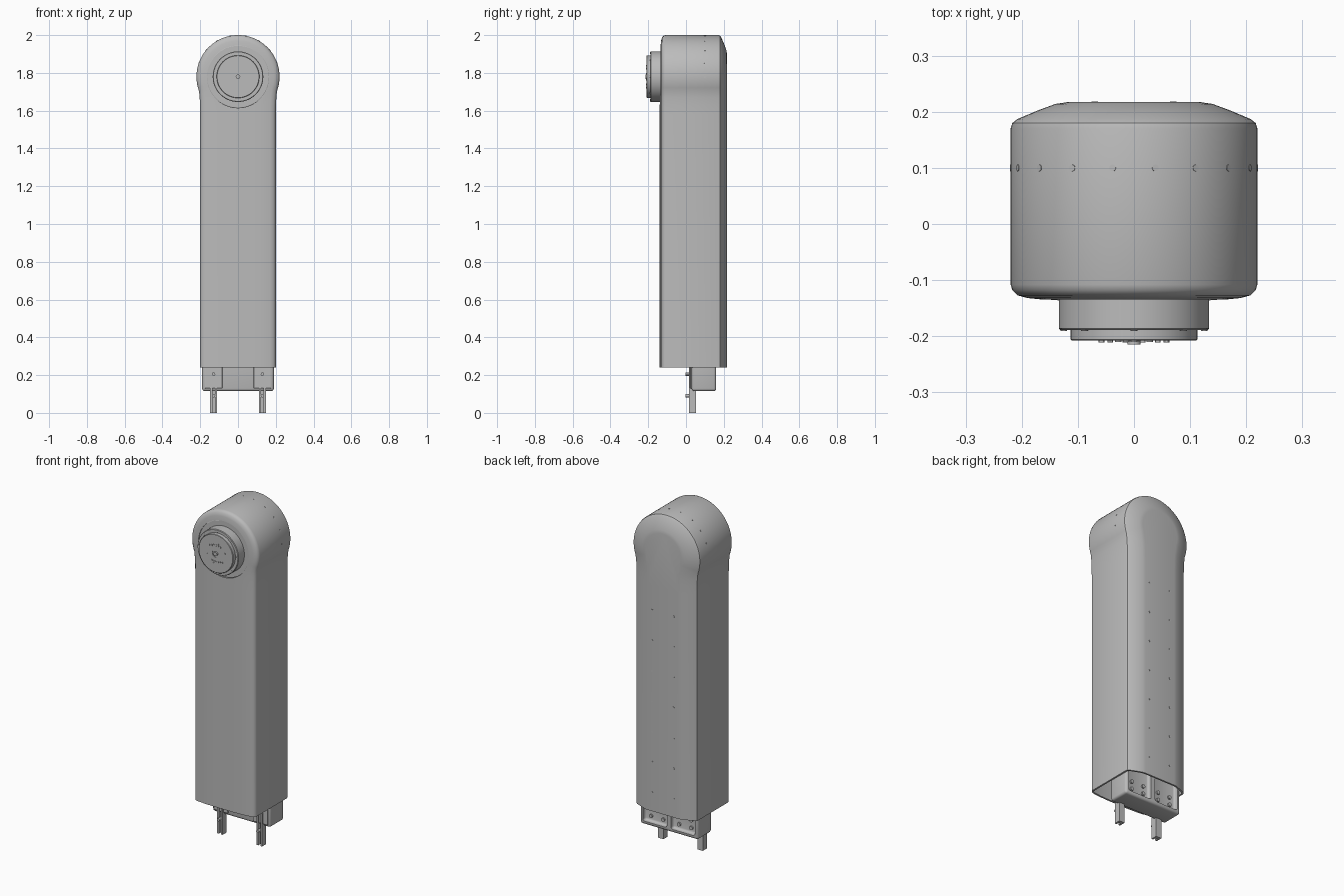
import bpy, bmesh, math
from mathutils import Matrix, Vector

cube = bpy.data.objects.get("Cube")
if cube:
    bpy.data.objects.remove(cube, do_unlink=True)

grey = bpy.data.materials.new("plain grey")
grey.use_nodes = True
grey.diffuse_color = (0.5, 0.5, 0.5, 1)
grey.node_tree.nodes["Principled BSDF"].inputs["Base Color"].default_value = grey.diffuse_color

HEAD_Z = 1.78
BODY_BOTTOM = 0.24


def finish(bm, name, normals=True):
    if normals:
        bmesh.ops.recalc_face_normals(bm, faces=bm.faces)
    mesh = bpy.data.meshes.new(name)
    bm.to_mesh(mesh)
    bm.free()
    mesh.materials.append(grey)
    obj = bpy.data.objects.new(name, mesh)
    bpy.context.collection.objects.link(obj)
    return obj


def activate(obj):
    bpy.ops.object.select_all(action='DESELECT')
    obj.select_set(True)
    bpy.context.view_layer.objects.active = obj


def smooth(obj, angle=30):
    activate(obj)
    bpy.ops.object.shade_smooth_by_angle(angle=math.radians(angle))


def modify(obj, kind, **settings):
    mod = obj.modifiers.new(kind, kind)
    for key, value in settings.items():
        setattr(mod, key, value)
    activate(obj)
    bpy.ops.object.modifier_apply(modifier=mod.name)


def cut(obj, cutter):
    cutter.hide_render = True
    modify(obj, 'BOOLEAN', object=cutter, operation='DIFFERENCE', solver='EXACT')
    bpy.data.objects.remove(cutter, do_unlink=True)


def add_rod(bm, base, direction, length, radius, sides=12):
    turn = Vector(direction).to_track_quat('Z', 'Y').to_matrix().to_4x4()
    place = Matrix.Translation(base) @ turn @ Matrix.Translation((0, 0, length / 2))
    bmesh.ops.create_cone(bm, cap_ends=True, segments=sides, radius1=radius,
                          radius2=radius, depth=length, matrix=place)


def box(name, low, high, bevel=0):
    bm = bmesh.new()
    low, high = Vector(low), Vector(high)
    bmesh.ops.create_cube(bm, size=1, matrix=Matrix.Translation((low + high) / 2)
                          @ Matrix.Diagonal((*(high - low), 1)))
    if bevel:
        bmesh.ops.bevel(bm, geom=bm.edges[:], offset=bevel, segments=3,
                        profile=0.5, affect='EDGES')
    return finish(bm, name)


def drum(name, profile, sides=64):
    """Turned part about the head axis; profile holds (radius, y)."""
    bm = bmesh.new()
    rings = []
    for r, y in profile:
        rings.append([bm.verts.new((r * math.cos(a), y, HEAD_Z + r * math.sin(a)))
                      for a in (2 * math.pi * i / sides for i in range(sides))])
    for a, b in zip(rings, rings[1:]):
        for i in range(sides):
            j = (i + 1) % sides
            bm.faces.new((a[i], a[j], b[j], b[i]))
    bm.faces.new(rings[0])
    bm.faces.new(rings[-1])
    obj = finish(bm, name)
    smooth(obj)
    return obj


# Body shell: keyhole outline lofted from front to back, open at the bottom
def outline(inset):
    r = 0.22 - inset
    start = -math.radians(20)
    right = [(0.2 - inset, BODY_BOTTOM), (0.2 - inset, 1.58),
             (0.201 - inset, 1.63), (0.203 - inset, 1.67)]
    arch = []
    for i in range(49):
        a = start + (math.pi - 2 * start) * i / 48
        arch.append((r * math.cos(a), HEAD_Z + r * math.sin(a)))
    # drop arch points that fall inside the neck on strongly inset rings
    arch = [(x if z > HEAD_Z else math.copysign(max(abs(x), 0.205 - inset), x), z)
            for x, z in arch]
    return right + arch + [(-x, z) for x, z in reversed(right)]


SECTION = [(0.13, -0.139), (0.08, -0.137), (0.03, -0.132), (0.012, -0.127),
           (0.003, -0.118), (0, -0.108), (0, 0.17), (0.003, 0.18),
           (0.012, 0.187), (0.05, 0.203), (0.08, 0.214), (0.1, 0.217)]
bm = bmesh.new()
rings = [[bm.verts.new((x, y, z)) for x, z in outline(d)] for d, y in SECTION]
for a, b in zip(rings, rings[1:]):
    for i in range(len(a) - 1):
        bm.faces.new((a[i], a[i + 1], b[i + 1], b[i]))
bm.faces.new(rings[0])
bm.faces.new(rings[-1])
body = finish(bm, "body_shell")
modify(body, 'SOLIDIFY', thickness=0.01, offset=-1)
cut(body, drum("opening_cutter", [(0.165, -0.2), (0.165, -0.1)]))
smooth(body)

# Head: recess floor, motor drum and output disc
drum("recess_floor", [(0.18, -0.075), (0.18, -0.06)])
drum("recess_wall", [(0.163, -0.131), (0.172, -0.125), (0.172, -0.07), (0.163, -0.07),
                     (0.163, -0.131)])
drum("motor_drum", [(0.134, -0.065), (0.134, -0.186), (0.131, -0.189), (0.117, -0.189),
                    (0.117, -0.185)])
drum("output_disc", [(0.113, -0.18), (0.113, -0.206), (0.111, -0.208), (0.022, -0.208),
                     (0.022, -0.205)])
drum("centre_boss", [(0.012, -0.2), (0.012, -0.215)], 24)

bm = bmesh.new()
for i in range(8):
    a = math.radians(45 * i)
    add_rod(bm, (0.125 * math.cos(a), -0.187, HEAD_Z + 0.125 * math.sin(a)),
            (0, -1, 0), 0.004, 0.006)
for i in range(6):
    a = math.radians(60 * i + 15)
    add_rod(bm, (0.06 * math.cos(a), -0.206, HEAD_Z + 0.06 * math.sin(a)),
            (0, -1, 0), 0.005, 0.005)
for side in (-1, 1):
    for k in range(-2, 3):
        add_rod(bm, (k * 0.014, -0.206, HEAD_Z + side * (0.05 - 0.003 * abs(k))),
                (0, -1, 0), 0.004, 0.006)
smooth(finish(bm, "drum_bolts"))

# Small rivets around the arch and in two columns on the back
bm = bmesh.new()
for k in range(10):
    a = math.radians(20 * k)
    out = Vector((math.cos(a), 0, math.sin(a)))
    add_rod(bm, Vector((0, 0.1, HEAD_Z)) + out * 0.215, out, 0.006, 0.006)
for x in (-0.07, 0.07):
    for row in range(7):
        add_rod(bm, (x, 0.212, 0.35 + 0.18 * row), (0, 1, 0), 0.006, 0.006)
smooth(finish(bm, "shell_rivets"))

# Foot block with two pockets on its back
block = box("foot_block", (-0.19, 0.03, 0.115), (0.19, 0.16, 0.42), 0.014)
for side in (-1, 1):
    x = side * 0.092
    cut(block, box("pocket_cutter", (x - 0.078, 0.135, 0.135), (x + 0.078, 0.2, 0.3), 0.012))
smooth(block)

# Legs: slotted rails with a mounting plate and screws
bm = bmesh.new()
for side, name in ((-1, "right"), (1, "left")):
    cx = side * 0.129
    rail = box(name + "_leg", (cx - 0.018, 0.015, 0), (cx + 0.018, 0.053, 0.5))
    cut(rail, box("slot_cutter", (cx - 0.007, 0, -0.1), (cx + 0.007, 0.035, 0.6)))
    box(name + "_leg_plate", (cx - 0.047, 0.022, 0.13), (cx + 0.047, 0.034, 0.4), 0.003)
    for z in (0.09, 0.205):
        add_rod(bm, (cx, 0.04, z), (0, -1, 0), 0.042, 0.009)
    for dx in (-0.04, 0.04):
        for z in (0.165, 0.21):
            add_rod(bm, (side * 0.092 + dx, 0.13, z), (0, 1, 0), 0.014, 0.011)
smooth(finish(bm, "foot_screws"))
